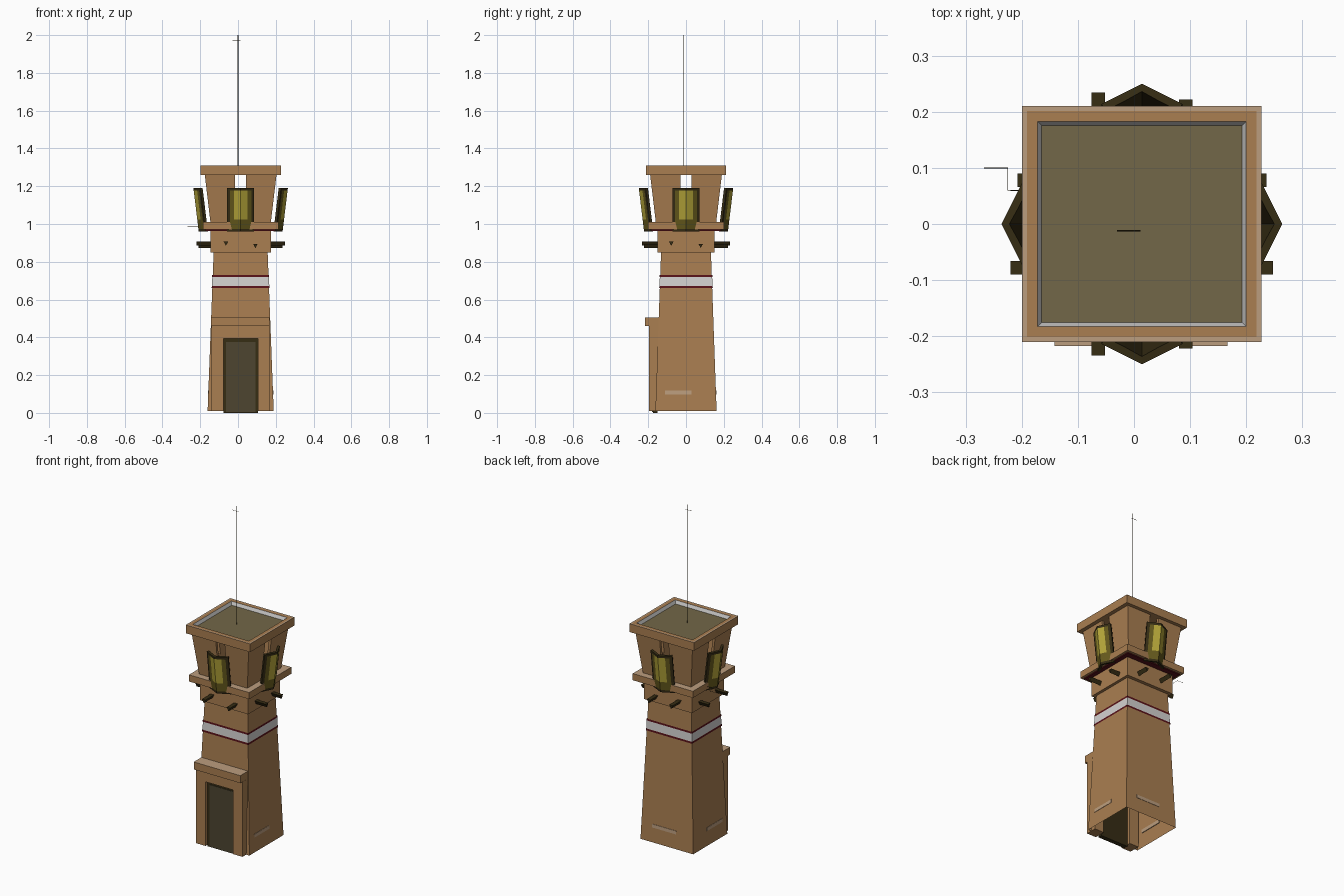
import bpy, bmesh, math
from mathutils import Vector

if "Cube" in bpy.data.objects:
    bpy.data.objects.remove(bpy.data.objects["Cube"])

CX = 0.014  # tower axis sits slightly right of centre


def mat(name, r, g, b):
    m = bpy.data.materials.new(name)
    m.diffuse_color = (r, g, b, 1)
    m.use_nodes = True
    m.node_tree.nodes["Principled BSDF"].inputs["Base Color"].default_value = m.diffuse_color
    return m


TAN = mat("tan plaster", 0.40, 0.21, 0.082)
PALE = mat("pale worn plaster", 0.50, 0.34, 0.21)
WHITE = mat("white paint", 0.66, 0.65, 0.64)
RED = mat("dark red paint", 0.10, 0.006, 0.010)
FLOOR = mat("roof olive brown", 0.17, 0.135, 0.065)
DOOR = mat("door brown", 0.075, 0.060, 0.030)
BROWN = mat("dark wood", 0.037, 0.026, 0.007)
YELLOW = mat("gold yellow", 0.45, 0.37, 0.040)
OLIVE = mat("dark gold", 0.13, 0.10, 0.012)


def finish(name, bm, mats):
    bmesh.ops.recalc_face_normals(bm, faces=bm.faces)
    me = bpy.data.meshes.new(name)
    bm.to_mesh(me)
    bm.free()
    for m in mats:
        me.materials.append(m)
    ob = bpy.data.objects.new(name, me)
    bpy.context.collection.objects.link(ob)
    return ob


def block(name, low, high, mats, skip=(), top=None):
    """Solid between two four-cornered loops; top = material slot of the top face."""
    bm = bmesh.new()
    a = [bm.verts.new(p) for p in low]
    b = [bm.verts.new(p) for p in high]
    for i in range(4):
        j = (i + 1) % 4
        bm.faces.new((a[i], a[j], b[j], b[i]))
    if "bottom" not in skip:
        bm.faces.new(a[::-1])
    if "top" not in skip:
        f = bm.faces.new(b)
        f.material_index = top or 0
    return finish(name, bm, mats)


def loop(x0, x1, y0, y1, z):
    return [(x0, y0, z), (x1, y0, z), (x1, y1, z), (x0, y1, z)]


def square(h, z):
    return loop(CX - h[0], CX + h[0], -h[1], h[1], z)


def taper(name, h0, z0, h1, z1, mats, **kw):
    return block(name, square(h0, z0), square(h1, z1), mats, **kw)


def box(name, x0, x1, y0, y1, z0, z1, mats, **kw):
    return block(name, loop(x0, x1, y0, y1, z0), loop(x0, x1, y0, y1, z1), mats, **kw)


def side(k, u, v, z):
    """Point on side k (0 front, 1 right, 2 back, 3 left): u along, v outward."""
    c, s = [(1, 0), (0, 1), (-1, 0), (0, -1)][k]
    return Vector((CX + u * c + v * s, u * s - v * c, z))


def body(z, grow=0.0):
    t = (z - 0.01) / 0.84
    return (0.175 - 0.032 * t + grow, 0.162 - 0.030 * t + grow)


SIDES = ["front", "right", "back", "left"]

# tapered tower body, open underneath
taper("tower_body", body(0.01), 0.01, body(0.85), 0.85, [TAN], skip=("bottom", "top"))

# painted stripe
for n, z0, z1, m, g in [("lower_red_line", 0.66, 0.671, RED, 0.003),
                        ("white_stripe", 0.671, 0.719, WHITE, 0.002),
                        ("upper_red_line", 0.719, 0.73, RED, 0.003)]:
    taper(n, body(z0, g), z0, body(z1, g), z1, [m], skip=("bottom", "top"))

# worn strips near the foot
for k, (u0, u1) in zip((1, 2, 3), ((-0.11, 0.03), (-0.10, 0.06), (-0.03, 0.12))):
    rows = []
    for z in (0.098, 0.118):
        v = body(z)[k % 2 == 0]
        rows.append([side(k, u0, v - 0.004, z), side(k, u1, v - 0.004, z),
                     side(k, u1, v + 0.002, z), side(k, u0, v + 0.002, z)])
    block(SIDES[k] + "_worn_strip", rows[0], rows[1], [PALE])

# collar, red line and lookout platform
taper("collar", (0.16, 0.152), 0.85, (0.16, 0.152), 0.97, [TAN])
taper("platform_red_line", (0.185, 0.185), 0.964, (0.185, 0.185), 0.972, [RED])
taper("platform", (0.20, 0.20), 0.97, (0.20, 0.20), 1.01, [TAN, PALE], top=1)

# flared lookout walls with a slit in each side
Z0, Z1, ZS = 1.01, 1.262, 1.06
for k in range(4):
    for s in (-1, 1):
        low = [(0.029, 0.16), (0.16, 0.16), (0.145, 0.145), (0.029, 0.145)]
        high = [(0.029, 0.19), (0.19, 0.19), (0.175, 0.175), (0.029, 0.175)]
        block(SIDES[k] + "_lookout_wall", [side(k, s * u, v, Z0) for u, v in low],
              [side(k, s * u, v, Z1) for u, v in high], [TAN])
    d = 0.03 * (ZS - Z0) / (Z1 - Z0)
    sill = [(-0.029, 0.16), (0.029, 0.16), (0.029, 0.145), (-0.029, 0.145)]
    block(SIDES[k] + "_slit_sill", [side(k, u, v, Z0) for u, v in sill],
          [side(k, u, v + d, ZS) for u, v in sill], [TAN])

# roof rim: inset rings for worn edge, plaster, white lip and sunken roof
bm = bmesh.new()
lo = [bm.verts.new(p) for p in square((0.2135, 0.2105), 1.26)]
hi = [bm.verts.new(p) for p in square((0.2135, 0.2105), 1.31)]
for i in range(4):
    j = (i + 1) % 4
    bm.faces.new((lo[i], lo[j], hi[j], hi[i]))
bm.faces.new(lo[::-1])
roof = bm.faces.new(hi)
bm.normal_update()
for width, depth, slot in [(0.013, 0, 1), (0.026, 0, 0), (0.010, -0.02, 2)]:
    ring = bmesh.ops.inset_region(bm, faces=[roof], thickness=width, depth=depth)["faces"]
    for f in ring:
        f.material_index = slot
roof.material_index = 3
finish("roof_rim", bm, [TAN, PALE, WHITE, FLOOR])

# bent gold shutters leaning outward in front of the slits
US = [-0.072, -0.057, -0.036, 0, 0.036, 0.057, 0.072]
TS = [0, 0.06, 0.28, 0.72, 0.94, 1]
for k in range(4):
    bm = bmesh.new()
    g = [[bm.verts.new(side(k, u, 0.222 + 0.028 * t - 0.5 * abs(u), 0.96 + 0.23 * t))
          for u in US] for t in TS]
    for r in range(5):
        for c in range(6):
            f = bm.faces.new((g[r][c], g[r][c + 1], g[r + 1][c + 1], g[r + 1][c]))
            if r in (0, 4) or c in (0, 5):
                f.material_index = 2
            elif r == 2 and c in (2, 3):
                f.material_index = 0
            else:
                f.material_index = 0 if c in (2, 3) and r == 3 else 1
    bm.normal_update()
    ob = finish(SIDES[k] + "_shutter", bm, [YELLOW, OLIVE, BROWN])
    out = side(k, 0, 1, 0) - side(k, 0, 0, 0)
    facing = sum(p.normal.dot(out) for p in ob.data.polygons)
    if facing < 0:
        ob.data.flip_normals()
    so = ob.modifiers.new("thickness", "SOLIDIFY")
    so.thickness = 0.014
    so.offset = -1
    so.material_offset = 2
    so.material_offset_rim = 2

# three-sided wooden pegs through the collar
for k in range(4):
    for u, reach, z in ((-0.078, 0.234, 0.897), (0.078, 0.222, 0.885)):
        if k in (2, 3):
            u = -u
        bm = bmesh.new()
        ends = []
        for v in (0.13, reach):
            ends.append([bm.verts.new(side(k, u + du, v, z + dz))
                         for du, dz in ((-0.012, 0.010), (0.012, 0.010), (0, -0.012))])
        a, b = ends
        for i in range(3):
            j = (i + 1) % 3
            bm.faces.new((a[i], a[j], b[j], b[i]))
        bm.faces.new(a)
        bm.faces.new(b)
        finish(SIDES[k] + "_peg", bm, [BROWN])

# doorway: jambs, head, lintel and recessed door
for n, x0, x1 in (("left_jamb", -0.140, -0.078), ("right_jamb", 0.106, 0.168)):
    box(n, x0, x1, -0.197, -0.13, 0.01, 0.46, [TAN])
box("door_head", -0.078, 0.106, -0.197, -0.13, 0.395, 0.46, [TAN])
box("door_lintel", -0.142, 0.167, -0.217, -0.13, 0.46, 0.505, [TAN, PALE], top=1)
box("door_border", -0.078, 0.106, -0.176, -0.15, 0.0, 0.395, [BROWN])
box("door_panel", -0.064, 0.092, -0.179, -0.17, 0.004, 0.375, [DOOR])


# hair-thin mast on the roof and hook beside the platform
def wire(name, pts, r):
    cu = bpy.data.curves.new(name, "CURVE")
    cu.dimensions = "3D"
    cu.bevel_depth = r
    cu.bevel_resolution = 0
    cu.use_fill_caps = True
    sp = cu.splines.new("POLY")
    sp.points.add(len(pts) - 1)
    for p, q in zip(sp.points, pts):
        p.co = (*q, 1)
    cu.materials.append(BROWN)
    bpy.context.collection.objects.link(bpy.data.objects.new(name, cu))


wire("roof_mast", [(0, -0.012, 1.28), (0, -0.012, 2.0)], 0.0015)
wire("mast_tip_bar", [(-0.03, -0.012, 1.97), (0.012, -0.012, 1.97)], 0.001)
wire("side_hook", [(-0.267, 0.10, 0.985), (-0.225, 0.10, 0.985),
                   (-0.225, 0.06, 0.985), (-0.18, 0.06, 0.985)], 0.001)
